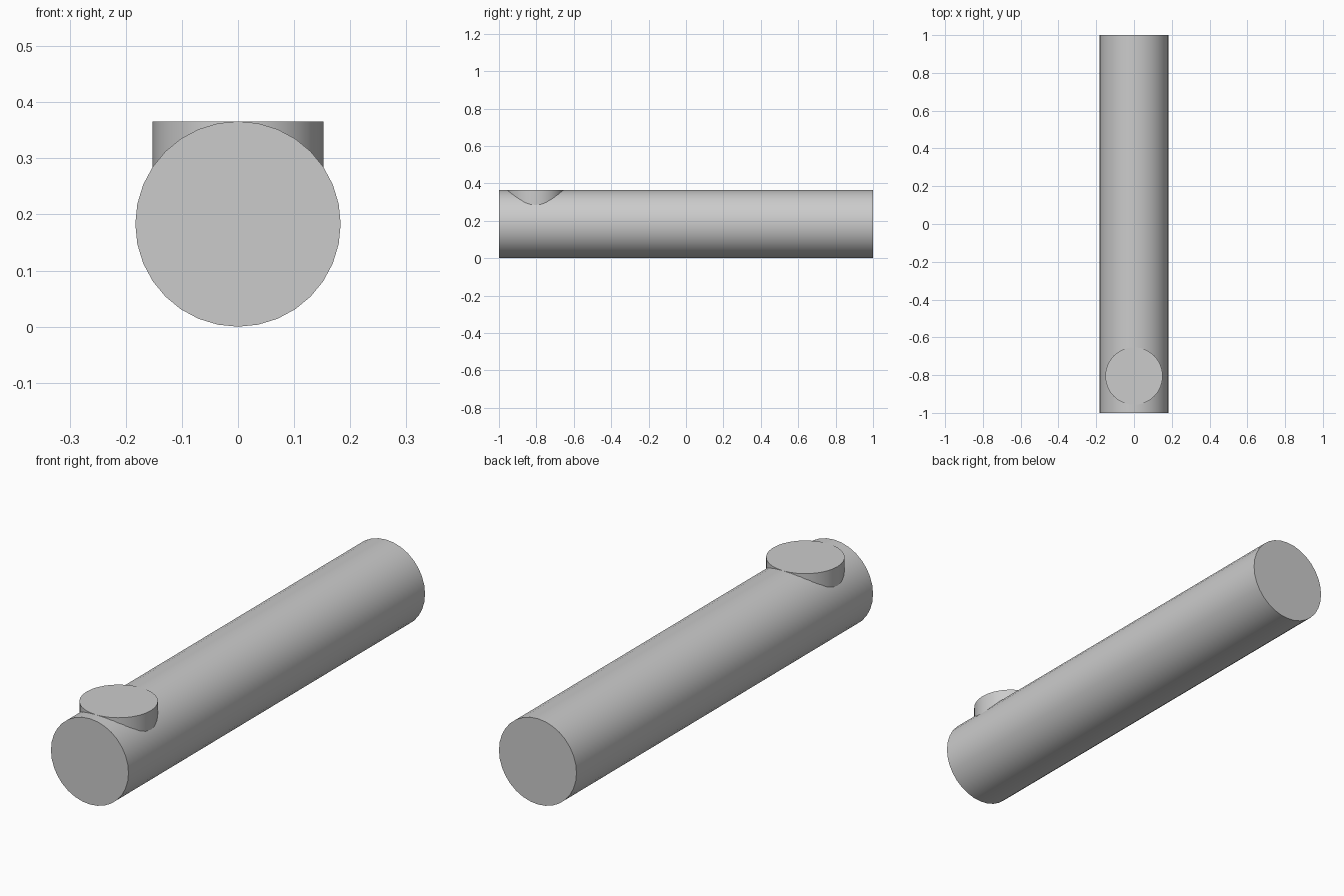
import bpy
import math

cube = bpy.data.objects.get("Cube")
if cube:
    bpy.data.objects.remove(cube, do_unlink=True)

RADIUS = 0.183
BUTTON_Y = -0.805

grey = bpy.data.materials.new("light_grey")
grey.use_nodes = True
colour = (0.6, 0.6, 0.6, 1)
grey.diffuse_color = colour
grey.node_tree.nodes["Principled BSDF"].inputs["Base Color"].default_value = colour


def cylinder(name, radius, depth, location, rotation=(0, 0, 0)):
    bpy.ops.mesh.primitive_cylinder_add(vertices=32, radius=radius, depth=depth,
                                        location=location, rotation=rotation)
    part = bpy.context.object
    part.name = name
    part.data.materials.append(grey)
    bpy.ops.object.shade_smooth_by_angle(angle=math.radians(30))
    return part


# Long round bar lying along y
cylinder("bar", RADIUS, 2, (0, 0, RADIUS), (math.pi / 2, 0, 0))

# Upright round stud, flush with the crest of the bar near its front end
cylinder("stud", 0.152, RADIUS, (0, BUTTON_Y, RADIUS * 1.5))
